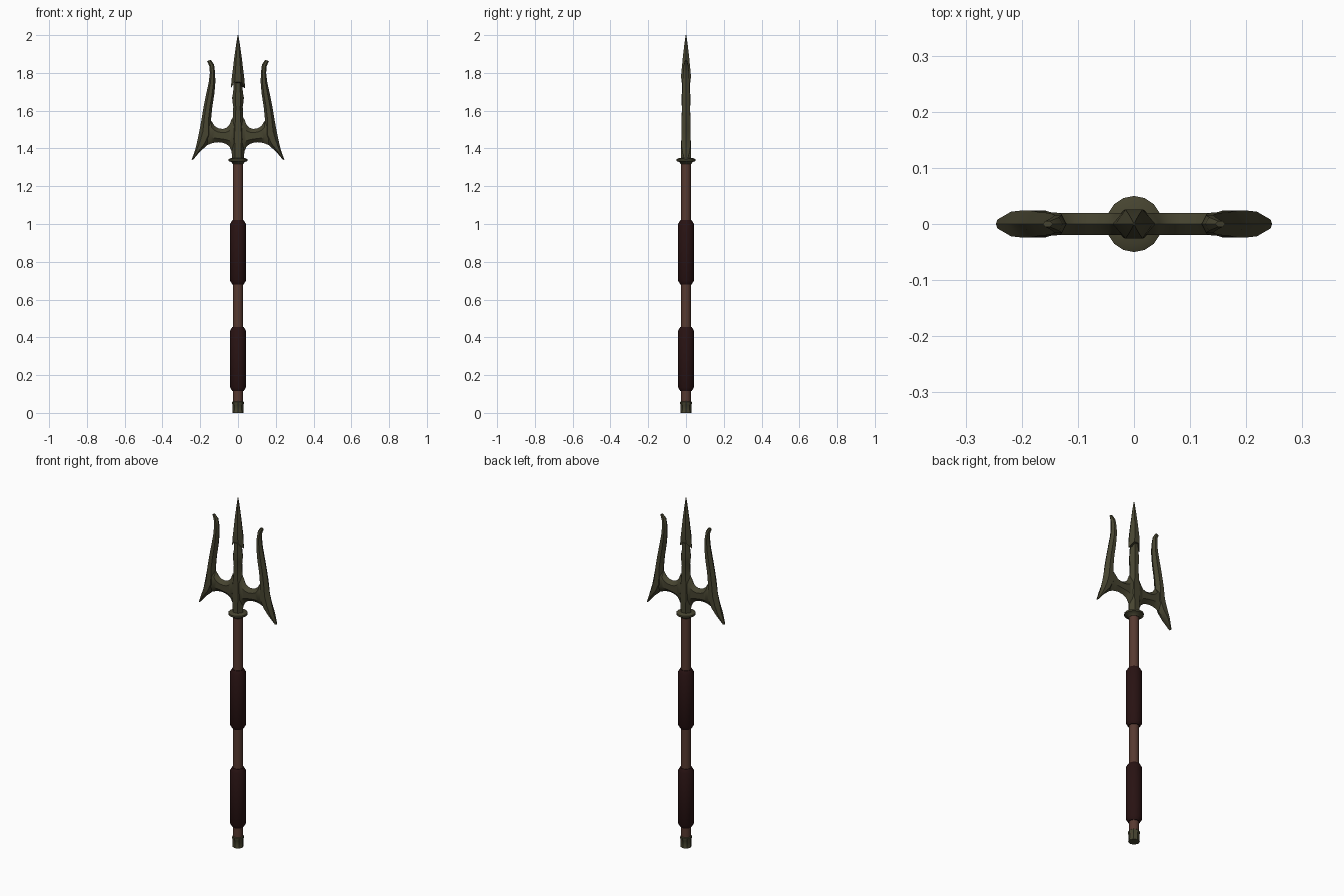
import bpy, bmesh, math

if "Cube" in bpy.data.objects:
    bpy.data.objects.remove(bpy.data.objects["Cube"])


def material(name, rgb):
    m = bpy.data.materials.new(name)
    m.diffuse_color = (*rgb, 1)
    m.use_nodes = True
    m.node_tree.nodes["Principled BSDF"].inputs["Base Color"].default_value = m.diffuse_color
    return m


METAL = material("dark bronze", (0.062, 0.058, 0.030))
WOOD = material("brown wood", (0.095, 0.042, 0.030))
LEATHER = material("dark leather", (0.021, 0.006, 0.006))


def finish(name, bm, mat, mirror=False, angle=35):
    bmesh.ops.recalc_face_normals(bm, faces=bm.faces)
    me = bpy.data.meshes.new(name)
    bm.to_mesh(me)
    bm.free()
    me.materials.append(mat)
    ob = bpy.data.objects.new(name, me)
    bpy.context.collection.objects.link(ob)
    if mirror:
        ob.modifiers.new("mirror", "MIRROR").use_clip = True
    bpy.ops.object.select_all(action="DESELECT")
    ob.select_set(True)
    bpy.context.view_layer.objects.active = ob
    bpy.ops.object.shade_smooth_by_angle(angle=math.radians(angle))
    return ob


def loft(name, rings, mat, caps=(True, True), **kw):
    bm = bmesh.new()
    rows = [[bm.verts.new(p) for p in r] for r in rings]
    n = len(rows[0])
    for a, b in zip(rows, rows[1:]):
        for i in range(n):
            j = (i + 1) % n
            bm.faces.new((a[i], a[j], b[j], b[i]))
    if caps[0]:
        bm.faces.new(rows[0])
    if caps[1]:
        bm.faces.new(rows[-1])
    return finish(name, bm, mat, **kw)


def turned(name, profile, sides, mat):
    """Round part from (radius, height) pairs."""
    rings = [[(r * math.cos(2 * math.pi * i / sides), r * math.sin(2 * math.pi * i / sides), z)
              for i in range(sides)] for r, z in profile]
    return loft(name, rings, mat)


def section(a, b, t, drop=0.0):
    """Flat hexagon with bevelled edges running from a to b in x,z."""
    def at(f, y):
        return (a[0] + (b[0] - a[0]) * f, y, a[1] + (b[1] - a[1]) * f)
    e1, e2 = (a[0], 0, a[1] - drop), (b[0], 0, b[1] - drop)
    return [e1, at(.27, -t), at(.73, -t), e2, at(.73, t), at(.27, t)]


# Shaft, grips and fittings
turned("shaft", [(.026, .03), (.026, 1.34)], 16, WOOD)
for label, z in (("lower_grip", .115), ("upper_grip", .68)):
    turned(label, [(.030, z), (.042, z + .02), (.042, z + .32), (.030, z + .34)], 16, LEATHER)
turned("butt_cap", [(.030, 0), (.028, .012), (.028, .042), (.031, .047), (.031, .058), (.026, .062)],
       8, METAL)
turned("collar", [(.028, 1.318), (.036, 1.328), (.050, 1.333), (.050, 1.343), (.036, 1.350)],
       16, METAL)

# Side prongs, each with a downward barb: outer point, inner point, half thickness
prong = [((.246, 1.338), (.236, 1.342), .008), ((.226, 1.395), (.200, 1.385), .022),
         ((.213, 1.45), (.165, 1.415), .024), ((.203, 1.50), (.140, 1.46), .024),
         ((.192, 1.56), (.142, 1.56), .023), ((.182, 1.62), (.136, 1.62), .021),
         ((.168, 1.69), (.125, 1.69), .020), ((.155, 1.75), (.120, 1.75), .018),
         ((.149, 1.80), (.121, 1.80), .016), ((.152, 1.835), (.127, 1.845), .012),
         ((.163, 1.862), (.145, 1.87), .005)]
loft("side_prongs", [section(*s) for s in prong], METAL, mirror=True)

# Crossbar: x, bottom, top, half thickness
bar = [(.17, 1.415, 1.55), (.14, 1.427, 1.545), (.125, 1.431, 1.52), (.105, 1.433, 1.507),
       (.08, 1.43, 1.503), (.06, 1.422, 1.51), (.045, 1.41, 1.525), (.034, 1.385, 1.555),
       (0, 1.37, 1.58)]
loft("crossbar", [section((x, lo), (x, hi), .020) for x, lo, hi in bar], METAL,
     caps=(True, False), mirror=True)

# Central stem: height, half width, half thickness
stem = [(1.34, .032, .026), (1.40, .034, .026), (1.45, .040, .025), (1.51, .036, .024),
        (1.56, .028, .023), (1.62, .025, .022), (1.645, .029, .024), (1.67, .031, .024),
        (1.695, .026, .022), (1.76, .021, .020)]
loft("centre_stem", [section((-w, z), (w, z), t) for z, w, t in stem], METAL)

# Barbed spearhead
spear = [(1.752, .038, .024, .034), (1.785, .033, .026, .012), (1.88, .020, .017, 0),
         (1.95, .010, .009, 0), (2.0, .002, .002, 0)]
loft("spearhead", [section((-w, z), (w, z), t, d) for z, w, t, d in spear], METAL)
